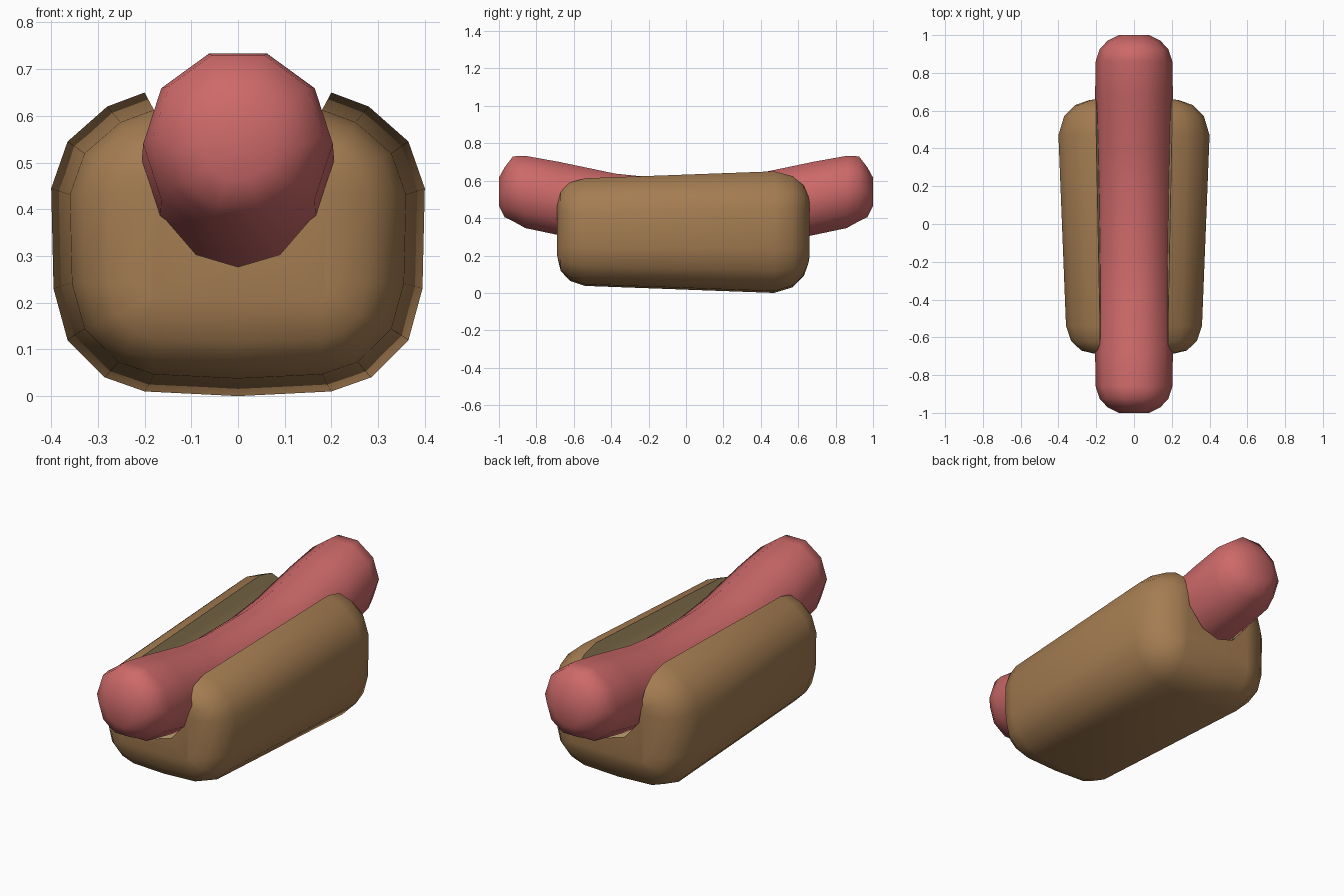
import bpy, bmesh, math

if "Cube" in bpy.data.objects:
    bpy.data.objects.remove(bpy.data.objects["Cube"])


def material(name, rgb):
    m = bpy.data.materials.new(name)
    m.diffuse_color = (*rgb, 1)
    m.use_nodes = True
    m.node_tree.nodes["Principled BSDF"].inputs["Base Color"].default_value = m.diffuse_color
    return m


crust = material("bun crust", (0.376, 0.205, 0.084))
crumb = material("bun crumb", (0.55, 0.40, 0.18))
meat = material("sausage pink", (0.61, 0.141, 0.141))


def loft(name, rings, mats, face_mat=lambda i: 0, angle=45):
    """Skin a list of closed rings and cap both ends."""
    bm = bmesh.new()
    loops = [[bm.verts.new(p) for p in r] for r in rings]
    n = len(loops[0])
    for a, b in zip(loops, loops[1:]):
        for i in range(n):
            j = (i + 1) % n
            f = bm.faces.new((a[i], a[j], b[j], b[i]))
            f.material_index = face_mat(i)
    bm.faces.new(loops[0])
    bm.faces.new(loops[-1])
    bmesh.ops.recalc_face_normals(bm, faces=bm.faces)
    me = bpy.data.meshes.new(name)
    bm.to_mesh(me)
    bm.free()
    for m in mats:
        me.materials.append(m)
    ob = bpy.data.objects.new(name, me)
    bpy.context.collection.objects.link(ob)
    bpy.ops.object.select_all(action='DESELECT')
    ob.select_set(True)
    bpy.context.view_layer.objects.active = ob
    bpy.ops.object.shade_smooth_by_angle(angle=math.radians(angle))
    return ob


# Sausage: ten-sided rings along a sagging path, rounded ends (y, z, radius)
half = [(0.17, 0.426, 0.2), (0.38, 0.445, 0.203), (0.68, 0.505, 0.206),
        (0.86, 0.54, 0.203), (0.925, 0.557, 0.182), (0.97, 0.538, 0.14),
        (1.0, 0.54, 0.08)]
path = [(-y, z, r) for y, z, r in reversed(half)] + half
rings = [[(r * math.cos(k * math.pi / 5), y, z + r * math.sin(k * math.pi / 5))
          for k in range(10)] for y, z, r in path]
loft("sausage", rings, [meat], angle=60)

# Bun: rounded block with a slot, tapering toward the front
outer = [(0.2, 0.01), (0.285, 0.04), (0.365, 0.12), (0.395, 0.23),
         (0.4, 0.445), (0.365, 0.545), (0.28, 0.62), (0.2, 0.65)]
slot = [(0.185, 0.4), (0.1, 0.3)]
MID = 0.327


def bun_ring(y, s, fx, fz):
    def shrink(x, z):
        # pull the outside toward a flat core, rounding the bun ends
        cx, cz = max(-0.2, min(0.2, x)), max(0.2, min(0.48, z))
        return cx + (x - cx) * s, cz + (z - cz) * s
    right = [shrink(*p) for p in outer] + slot
    left = [(-x, z) for x, z in reversed(right)]
    pts = [shrink(0, 0)] + right + [(0, 0.27)] + left
    return [(x * fx, y, MID + (z - MID) * fz) for x, z in pts]


back = [(0.47, 1), (0.57, 0.85), (0.63, 0.55), (0.655, 0.2), (0.66, 0.04)]
front = [(-0.69, 0.04), (-0.685, 0.2), (-0.67, 0.55), (-0.62, 0.85), (-0.54, 1)]
rings = [bun_ring(y, s, 0.9, 0.885) for y, s in front]
rings += [bun_ring(y, s, 1, 1) for y, s in back]
first = len(outer)
last = first + 2 * len(slot) + 1
loft("bun", rings, [crust, crumb], lambda i: int(first <= i <= last))
